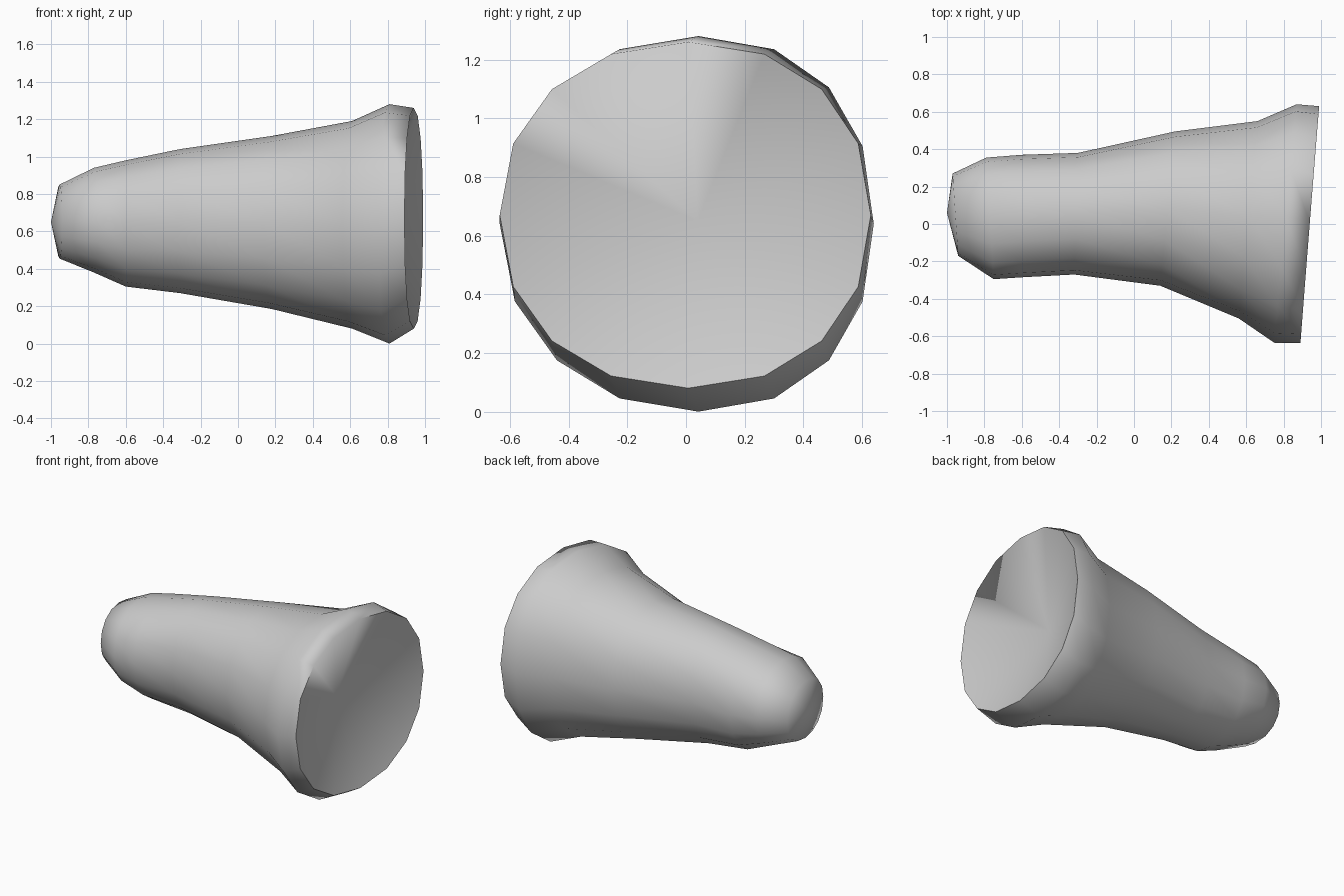
import bpy, bmesh
from math import cos, sin, pi, copysign

if "Cube" in bpy.data.objects:
    bpy.data.objects.remove(bpy.data.objects["Cube"])

SIDES = 16

# Cross-sections: x on the -y side, x on the +y side, y min, y max, z min, z max, y skew
RINGS = [
    (-0.94, -0.97, -0.17, 0.27, 0.455, 0.85, 0),
    (-0.75, -0.79, -0.295, 0.355, 0.38, 0.94, 0),
    (-0.60, -0.60, -0.285, 0.37, 0.305, 0.98, 0),
    (-0.32, -0.30, -0.27, 0.38, 0.27, 1.04, 0),
    (0.14, 0.22, -0.33, 0.495, 0.185, 1.11, 0),
    (0.56, 0.66, -0.505, 0.55, 0.08, 1.19, 0.02),
    (0.75, 0.87, -0.635, 0.64, 0.0, 1.28, 0.04),
    (0.89, 0.99, -0.635, 0.63, 0.08, 1.26, 0.01),
]


def bulge(v):
    # Slightly fuller than a circle
    return copysign(abs(v) ** 0.92, v)


def add_ring(bm, xa, xb, y0, y1, z0, z1, skew):
    verts = []
    for i in range(SIDES):
        a = 2 * pi * i / SIDES
        c, s = bulge(cos(a)), bulge(sin(a))
        x = (xa + xb) / 2 + (xb - xa) / 2 * c
        y = (y0 + y1) / 2 + (y1 - y0) / 2 * c + skew * s * s
        z = (z0 + z1) / 2 + (z1 - z0) / 2 * s
        verts.append(bm.verts.new((x, y, z)))
    return verts


def add_fan(bm, ring, centre):
    tip = bm.verts.new(centre)
    for i in range(SIDES):
        bm.faces.new((ring[i], ring[(i + 1) % SIDES], tip))


bm = bmesh.new()

# Flared body
rings = [add_ring(bm, *r) for r in RINGS]
for a, b in zip(rings, rings[1:]):
    for i in range(SIDES):
        j = (i + 1) % SIDES
        bm.faces.new((a[i], a[j], b[j], b[i]))

# Rounded narrow tip and hollow cone sunk into the wide end
add_fan(bm, rings[0], (-1.0, 0.06, 0.65))
add_fan(bm, rings[-1], (0.73, 0.04, 0.65))
bmesh.ops.recalc_face_normals(bm, faces=bm.faces[:])
for f in bm.faces:
    f.smooth = True

# Hard rim, left soft along one short stretch of the wide end
rim = rings[-1]
for i in range(SIDES):
    if i not in (4, 5):
        bm.edges.get((rim[i], rim[(i + 1) % SIDES])).smooth = False

mesh = bpy.data.meshes.new("flared_stump")
bm.to_mesh(mesh)
bm.free()
obj = bpy.data.objects.new("flared_stump", mesh)
bpy.context.collection.objects.link(obj)
